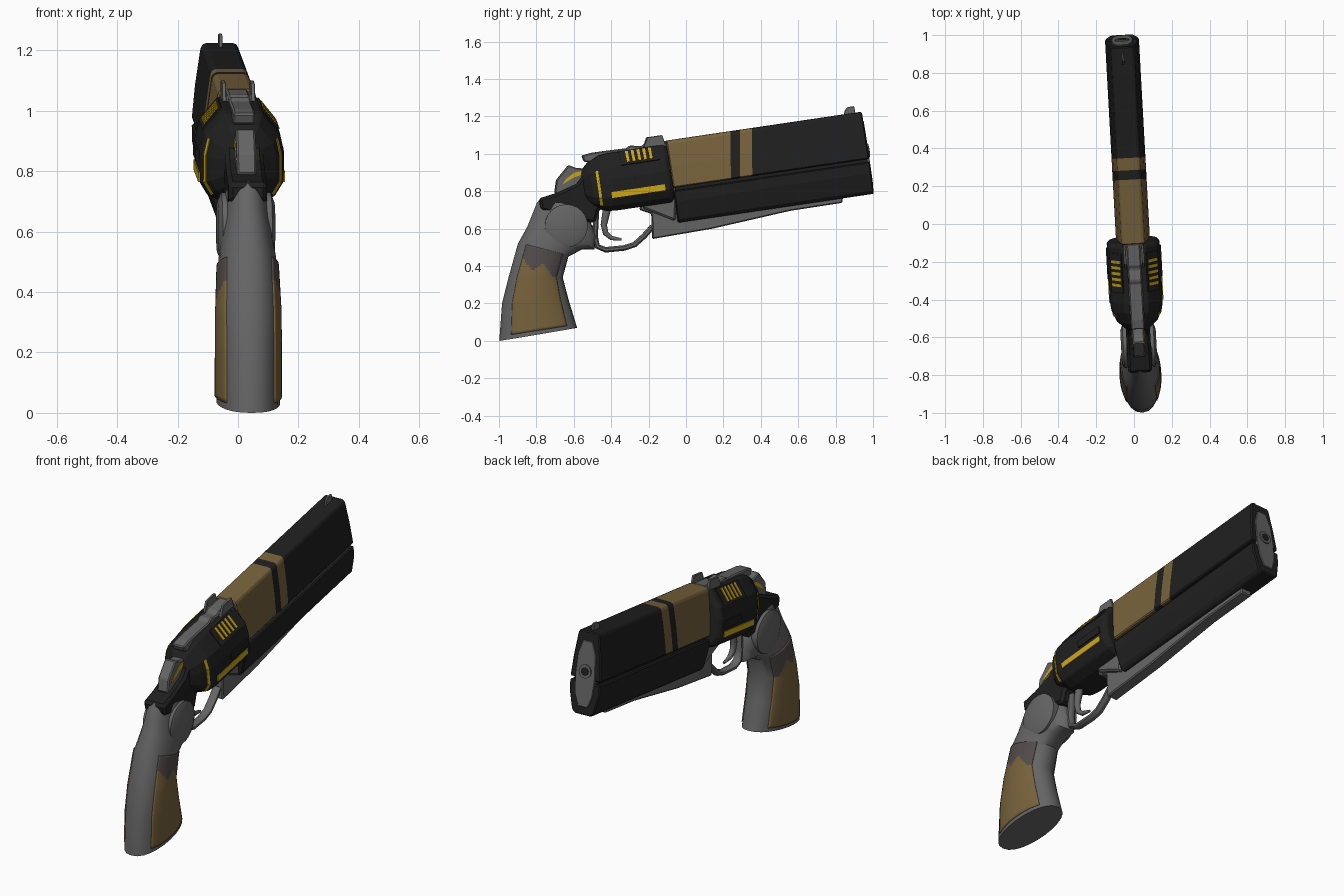
import bpy, bmesh, math
from mathutils import Matrix, Vector

if "Cube" in bpy.data.objects:
    bpy.data.objects.remove(bpy.data.objects["Cube"])

PITCH = math.radians(8.4)
PLACE = Matrix.Translation((-0.01, 0, 0)) @ Matrix.Rotation(math.radians(3.15), 4, 'Z')


def material(name, rgb):
    m = bpy.data.materials.new(name)
    m.diffuse_color = (*rgb, 1)
    m.use_nodes = True
    m.node_tree.nodes["Principled BSDF"].inputs["Base Color"].default_value = m.diffuse_color
    return m


BLACK = material("black_metal", (0.014, 0.014, 0.014))
GREY = material("grey_metal", (0.13, 0.13, 0.13))
GOLD = material("bronze_paint", (0.185, 0.122, 0.045))
YELLOW = material("yellow_inlay", (0.60, 0.38, 0.01))
WORN = material("worn_brown", (0.085, 0.07, 0.07))


def loc(x, u, v):
    """Barrel coordinates: u along the bore, v up, origin at the rear top of the barrel."""
    c, s = math.cos(PITCH), math.sin(PITCH)
    return Vector((x, -0.11 + u * c - v * s, 1.07 + u * s + v * c))


def finish(name, bm, mats, bevel=0.0, smooth=None):
    bmesh.ops.recalc_face_normals(bm, faces=bm.faces)
    bm.transform(PLACE)
    me = bpy.data.meshes.new(name)
    bm.to_mesh(me)
    bm.free()
    for m in mats:
        me.materials.append(m)
    ob = bpy.data.objects.new(name, me)
    bpy.context.collection.objects.link(ob)
    if bevel:
        b = ob.modifiers.new("edge", 'BEVEL')
        b.width, b.segments, b.limit_method = bevel, 1, 'ANGLE'
    if smooth:
        bpy.context.view_layer.objects.active = ob
        ob.select_set(True)
        bpy.ops.object.shade_smooth_by_angle(angle=math.radians(smooth))
        ob.select_set(False)
    return ob


def loft(bm, rings, caps=True):
    vr = [[bm.verts.new(p) for p in r] for r in rings]
    n = len(vr[0])
    for a, b in zip(vr, vr[1:]):
        for i in range(n):
            bm.faces.new((a[i], a[(i + 1) % n], b[(i + 1) % n], b[i]))
    if caps:
        bm.faces.new(vr[0])
        bm.faces.new(vr[-1])


def slab(name, pts, half, mat, bevel=0.006, x=0.0):
    """Side profile of (y, z) points, extruded across x."""
    bm = bmesh.new()
    loft(bm, [[Vector((x + s * half, y, z)) for y, z in pts] for s in (-1, 1)])
    return finish(name, bm, [mat], bevel)


def both(right):
    """Close a half section of (x, v) points by mirroring."""
    return right + [(-x, v) for x, v in reversed(right)]


def bar(name, right, u0, u1, mats, bevel=0.006, cuts=(), rule=None):
    """Section extruded along the bore, with optional vertical colour cuts."""
    bm = bmesh.new()
    loft(bm, [[loc(x, u, v) for x, v in both(right)] for u in (u0, u1)])
    for y in cuts:
        bmesh.ops.bisect_plane(bm, geom=bm.verts[:] + bm.edges[:] + bm.faces[:],
                               plane_co=(0, y, 0), plane_no=(0, 1, 0))
    if rule:
        for f in bm.faces:
            f.material_index = rule(f.calc_center_median().y)
    return finish(name, bm, mats, bevel)


def tube(name, pts, radii, mat, width=1.0):
    """Round rod along (y, z) points."""
    rings = []
    for i, (p, r) in enumerate(zip(pts, radii)):
        a, b = Vector(pts[max(i - 1, 0)]), Vector(pts[min(i + 1, len(pts) - 1)])
        d = (b - a).normalized()
        rings.append([Vector((r * width * math.cos(t), p[0] - d.y * r * math.sin(t),
                              p[1] + d.x * r * math.sin(t)))
                      for t in [k * math.pi / 4 + math.pi / 8 for k in range(8)]])
    bm = bmesh.new()
    loft(bm, rings)
    return finish(name, bm, [mat], smooth=50)


# Barrel shroud: upper half with painted bands, lower half plain
bar("upper_barrel", [(0.05, 0), (0.062, -0.012), (0.08, -0.14), (0.09, -0.254)], 0, 1.06,
    [BLACK, GOLD], cuts=(0.235, 0.285, 0.35),
    rule=lambda y: 1 if y < 0.235 or 0.285 < y < 0.35 else 0)
bar("lower_barrel", [(0.09, -0.27), (0.088, -0.33), (0.066, -0.425), (0.05, -0.443)], 0, 1.06, [BLACK])
bar("barrel_gap_core", [(0.07, -0.2), (0.07, -0.32)], 0.01, 1.05, [BLACK], 0)

# Muzzle plate and bore
bar("muzzle_plate", [(0.028, -0.05), (0.052, -0.12), (0.058, -0.25), (0.05, -0.34), (0.028, -0.40)],
    1.0, 1.064, [GREY], 0.003)


def bore(name, r, u0, u1, mat):
    bm = bmesh.new()
    loft(bm, [[loc(r * math.cos(k * math.pi / 8), u, -0.21 + r * math.sin(k * math.pi / 8))
               for k in range(16)] for u in (u0, u1)])
    finish(name, bm, [mat], smooth=40)


bore("muzzle_ring", 0.036, 1.05, 1.071, GREY)
bore("muzzle_bore", 0.022, 1.05, 1.073, BLACK)

# Cylinder housing with tapered rear
PROFILE = [(0.45, 1), (0.9, 0.5), (1, 0.1), (1, -0.55), (0.8, -0.85), (0.4, -1)]
STATIONS = [(-0.475, 0.06, 0.08), (-0.43, 0.108, 0.12), (-0.37, 0.134, 0.15),
            (-0.32, 0.14, 0.155), (-0.02, 0.14, 0.155), (0.0, 0.12, 0.14)]


def shell(s, u, a, b, k=1.0):
    return loc(s * 0.14 * a * k, u, -0.175 + 0.155 * b * k)


bm = bmesh.new()
loft(bm, [[loc(x * w, u, -0.175 + v * h) for x, v in both(PROFILE)] for u, w, h in STATIONS])
finish("cylinder_housing", bm, [BLACK], 0.005)


def plates(name, quads, mat, depth):
    """Thin raised plates mirrored to both sides; quads are functions of the side sign."""
    bm = bmesh.new()
    for s in (-1, 1):
        for q in quads:
            pts = q(s)
            n = (pts[1] - pts[0]).cross(pts[2] - pts[0]).normalized()
            if n.x * s < 0:
                n = -n
            loft(bm, [[p - n * 0.003 for p in pts], [p + n * depth for p in pts]])
    finish(name, bm, [mat])


def face_quad(u0, u1, p, q, t0, t1):
    mix = lambda t: (p[0] + (q[0] - p[0]) * t, p[1] + (q[1] - p[1]) * t)
    return lambda s: [shell(s, u0, *mix(t0)), shell(s, u1, *mix(t0)),
                      shell(s, u1, *mix(t1)), shell(s, u0, *mix(t1))]


TOP_FACE, SIDE_FACE = (PROFILE[0], PROFILE[1]), (PROFILE[2], PROFILE[3])
plates("upper_side_panels", [face_quad(-0.26, -0.05, *TOP_FACE, 0.02, 0.98)], BLACK, 0.005)
plates("lower_side_panels", [face_quad(-0.2, -0.04, *SIDE_FACE, 0.1, 0.5)], BLACK, 0.006)
plates("yellow_slits", [face_quad(-0.227 + i * 0.031, -0.212 + i * 0.031, *TOP_FACE, 0.1, 0.85)
                        for i in range(5)], YELLOW, 0.008)
plates("yellow_side_stripes", [face_quad(-0.335, -0.045, *SIDE_FACE, 0.68, 1.0)], YELLOW, 0.004)

# Yellow arcs wrapping the rear of the housing
ARC = [(0.9, 0.5), (1, 0.1), (1, -0.55), (0.8, -0.85)]
plates("yellow_rear_arcs", [
    (lambda s, a=a, b=b: [loc(s * w * p[0], u, -0.175 + h * p[1]) for p, (u, w, h) in
                          ((a, (-0.40, 0.121, 0.135)), (b, (-0.40, 0.121, 0.135)),
                           (b, (-0.385, 0.1275, 0.1425)), (a, (-0.385, 0.1275, 0.1425)))])
    for a, b in zip(ARC, ARC[1:])], YELLOW, 0.003)

# Frame: top strap, sights, hammer, neck, underbarrel rail
slab("top_strap", [(-0.56, 0.99), (-0.545, 0.957), (-0.47, 0.95), (-0.10, 1.0), (-0.105, 1.07),
                   (-0.22, 1.055), (-0.24, 1.04), (-0.30, 1.045), (-0.32, 1.03), (-0.44, 1.015),
                   (-0.51, 1.005)], 0.036, GREY)
for s in (-1, 1):
    slab("rear_sight", [(-0.235, 1.02), (-0.21, 1.088), (-0.13, 1.10), (-0.11, 1.04)],
         0.007, GREY, 0.002, x=s * 0.048)
slab("rear_sight_base", [(-0.235, 1.0), (-0.22, 1.05), (-0.11, 1.062), (-0.1, 1.0)], 0.052, GREY, 0.004)
slab("front_sight", [(0.84, 1.19), (0.85, 1.232), (0.865, 1.25), (0.90, 1.255), (0.91, 1.2)],
     0.006, GREY, 0.002)
slab("hammer", [(-0.705, 0.79), (-0.695, 0.86), (-0.63, 0.94), (-0.59, 0.925), (-0.525, 0.92),
                (-0.51, 0.866), (-0.59, 0.83), (-0.66, 0.775)], 0.032, GREY)
YH = [(-0.665, 0.835), (-0.645, 0.865), (-0.60, 0.90), (-0.55, 0.91), (-0.555, 0.89), (-0.60, 0.875)]
plates("yellow_hammer_inlays", [lambda s: [Vector((s * 0.032, y, z)) for y, z in YH]], YELLOW, 0.003)
slab("neck", [(-0.79, 0.76), (-0.695, 0.79), (-0.59, 0.838), (-0.55, 0.89), (-0.46, 0.89),
              (-0.41, 0.73), (-0.47, 0.70), (-0.49, 0.63), (-0.6, 0.65), (-0.78, 0.70)],
     0.064, BLACK, 0.014)
slab("underbarrel_rail", [(-0.235, 0.80), (-0.248, 0.70), (-0.185, 0.68), (-0.18, 0.545), (0.14, 0.60),
                          (0.555, 0.695), (0.835, 0.738), (0.84, 0.775), (-0.04, 0.66), (-0.05, 0.82)],
     0.034, GREY)
slab("crane", [(-0.22, 0.80), (-0.235, 0.71), (-0.06, 0.64), (-0.05, 0.82)], 0.055, GREY, 0.01)

# Trigger and guard
tube("trigger_guard", [(-0.48, 0.70), (-0.487, 0.56), (-0.475, 0.505), (-0.43, 0.487), (-0.33, 0.497),
                       (-0.275, 0.515), (-0.225, 0.56), (-0.18, 0.61)], [0.016] * 8, GREY, 1.5)
tube("trigger", [(-0.42, 0.72), (-0.44, 0.62), (-0.43, 0.575), (-0.40, 0.55), (-0.345, 0.542)],
     [0.024, 0.018, 0.016, 0.013, 0.007], GREY)

# Grip: elliptical sections from back point to front point with a half width
GRIP = [(-1.0, 0.0, -0.583, 0.07, 0.105), (-0.985, 0.2, -0.63, 0.225, 0.105),
        (-0.95, 0.34, -0.66, 0.34, 0.104), (-0.90, 0.52, -0.63, 0.45, 0.098),
        (-0.85, 0.61, -0.555, 0.49, 0.09), (-0.82, 0.685, -0.49, 0.49, 0.083),
        (-0.80, 0.735, -0.48, 0.555, 0.076), (-0.775, 0.765, -0.525, 0.675, 0.07),
        (-0.70, 0.775, -0.605, 0.743, 0.05)]


def grip_point(s, ang, k=1.0):
    i = min(int(s), len(GRIP) - 2)
    f = s - i
    by, bz, fy, fz, w = [a + (b - a) * f for a, b in zip(GRIP[i], GRIP[i + 1])]
    t = 0.5 + 0.5 * math.cos(ang)
    sn = math.sin(ang)
    x = w * k * math.copysign(abs(sn) ** 0.85, sn)
    return Vector((x, by + (fy - by) * t, bz + (fz - bz) * t))


bm = bmesh.new()
loft(bm, [[grip_point(s, k * math.pi / 12) for k in range(24)] for s in range(len(GRIP))])
finish("grip", bm, [GREY], smooth=35)

# Grip side panels, worn at the top
bm = bmesh.new()
for side in (-1, 1):
    rows = []
    for r in range(37):
        s = 0.12 + 2.95 * r / 36
        rows.append([bm.verts.new(grip_point(s, side * math.radians(42 + 94 * k / 20), 1.055))
                     for k in range(21)])
    for a, b in zip(rows, rows[1:]):
        for k in range(20):
            f = bm.faces.new((a[k], a[k + 1], b[k + 1], b[k]))
            c = f.calc_center_median()
            edge = 0.43 - 0.35 * (c.y + 0.9) + 0.025 * math.sin(c.y * 55)
            f.material_index = 1 if c.z > edge else 0
panel = finish("grip_panels", bm, [GOLD, WORN], smooth=35)
solid = panel.modifiers.new("thickness", 'SOLIDIFY')
solid.thickness, solid.offset = 0.009, -1

# Round side shields where grip meets frame
bm = bmesh.new()
loft(bm, [[Vector((x, -0.645 + r * math.cos(k * math.pi / 12), 0.615 + r * math.sin(k * math.pi / 12)))
           for k in range(24)] for x, r in ((-0.094, 0.085), (-0.082, 0.115), (0.082, 0.115), (0.094, 0.085))])
finish("grip_shields", bm, [GREY], smooth=30)
